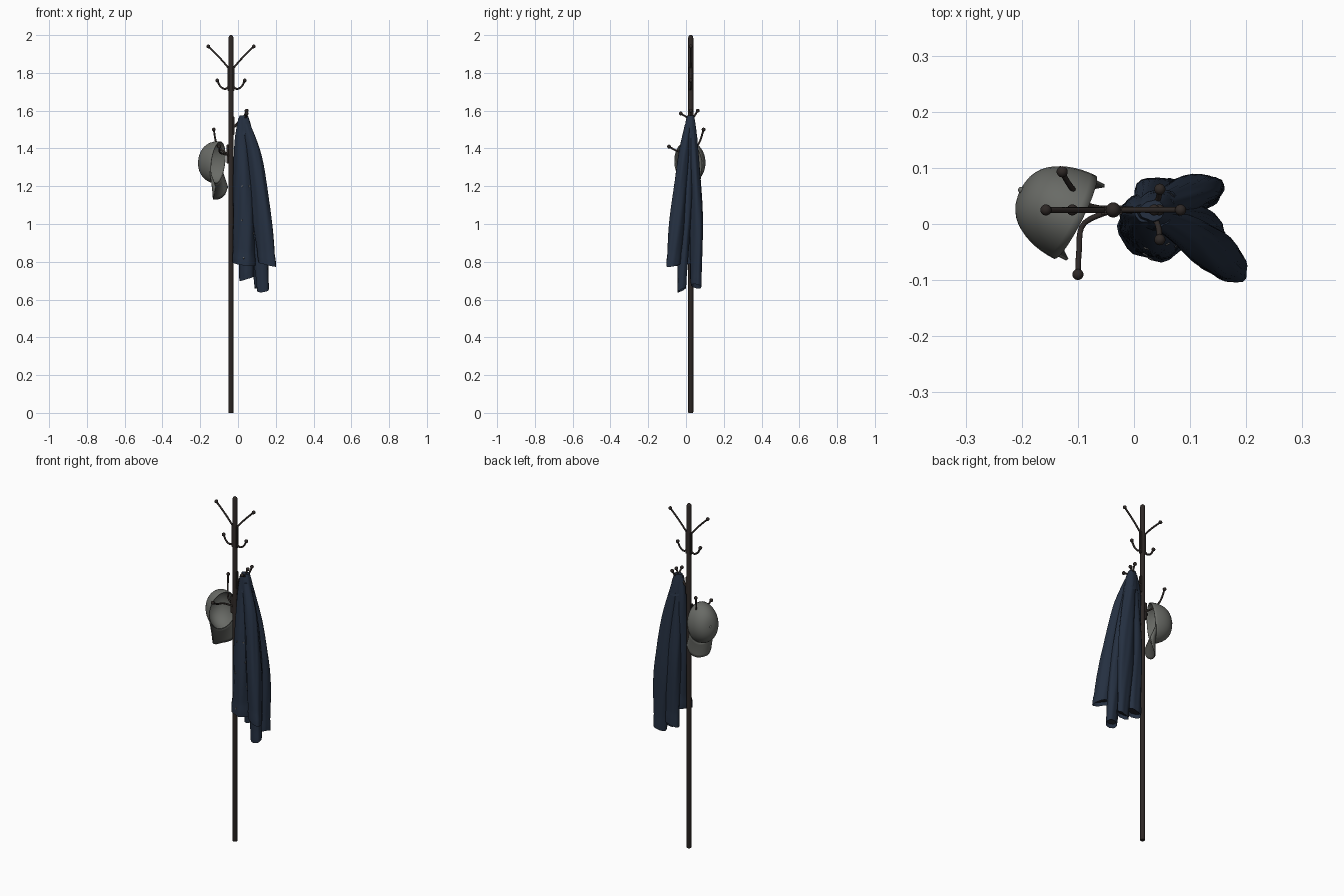
import bpy, bmesh, math
from mathutils import Vector, Matrix

cube = bpy.data.objects.get("Cube")
if cube:
    bpy.data.objects.remove(cube)


def material(name, rgb):
    m = bpy.data.materials.new(name)
    m.use_nodes = True
    m.diffuse_color = (*rgb, 1)
    m.node_tree.nodes["Principled BSDF"].inputs["Base Color"].default_value = (*rgb, 1)
    return m


IRON = material("dark bronze", (0.027, 0.021, 0.019))
DENIM = material("navy denim", (0.018, 0.029, 0.052))
LINING = material("dark lining", (0.010, 0.012, 0.017))
CANVAS = material("grey canvas", (0.14, 0.145, 0.132))
UNDER = material("shaded canvas", (0.06, 0.062, 0.057))
METAL = material("button metal", (0.12, 0.12, 0.12))

PX, PY = -0.037, 0.025   # pole axis


def finish(name, bm, mats, angle=50):
    mesh = bpy.data.meshes.new(name)
    bm.to_mesh(mesh)
    bm.free()
    ob = bpy.data.objects.new(name, mesh)
    bpy.context.collection.objects.link(ob)
    for m in mats:
        mesh.materials.append(m)
    bpy.ops.object.select_all(action='DESELECT')
    ob.select_set(True)
    bpy.context.view_layer.objects.active = ob
    bpy.ops.object.shade_smooth_by_angle(angle=math.radians(angle))
    return ob


def catmull(keys, t):
    """Smooth interpolation through a list of equal-length tuples."""
    n = len(keys) - 1
    i = min(int(t * n), n - 1)
    f = t * n - i
    p = [Vector(keys[max(0, min(n, i + k))]) for k in (-1, 0, 1, 2)]
    return (p[1] * 2 + (p[2] - p[0]) * f
            + (p[0] * 2 - p[1] * 5 + p[2] * 4 - p[3]) * f * f
            + (p[1] * 3 - p[0] - p[2] * 3 + p[3]) * f ** 3) / 2


def sphere(name, pos, r, mat):
    bm = bmesh.new()
    bmesh.ops.create_uvsphere(bm, u_segments=14, v_segments=10, radius=r,
                              matrix=Matrix.Translation(pos))
    return finish(name, bm, [mat])


def rod(name, keys, r=0.005, sides=10, steps=16):
    """Bent iron rod swept along smooth key points."""
    bm = bmesh.new()
    pts = [catmull(keys, k / steps) for k in range(steps + 1)]
    rings = []
    for k, p in enumerate(pts):
        d = (pts[min(k + 1, steps)] - pts[max(k - 1, 0)]).normalized()
        side = d.cross(Vector((0.3, 0.9, 0.1))).normalized()
        up = d.cross(side)
        rings.append([bm.verts.new(p + r * (side * math.cos(a) + up * math.sin(a)))
                      for a in (2 * math.pi * s / sides for s in range(sides))])
    skin(bm, rings)
    bm.faces.new(rings[0])
    bm.faces.new(rings[-1])
    bmesh.ops.recalc_face_normals(bm, faces=bm.faces)
    return finish(name, bm, [IRON])


def skin(bm, rings):
    n = len(rings[0])
    for a, b in zip(rings, rings[1:]):
        for s in range(n):
            bm.faces.new((a[s], a[(s + 1) % n], b[(s + 1) % n], b[s]))


def hook(name, keys):
    rod(name, keys)
    sphere(name + "_knob", Vector(keys[-1]), 0.010, IRON)


# Pole with rounded top
bm = bmesh.new()
rings = []
for z, r in ((0, 0.012), (0.004, 0.0135), (1.985, 0.0135), (1.994, 0.011), (2.0, 0.005)):
    rings.append([bm.verts.new((PX + r * math.cos(math.tau * s / 20),
                                PY + r * math.sin(math.tau * s / 20), z)) for s in range(20)])
skin(bm, rings)
bm.faces.new(rings[0])
bm.faces.new(rings[-1])
bmesh.ops.recalc_face_normals(bm, faces=bm.faces)
finish("pole", bm, [IRON])

# Mounting plates and mirrored upper hooks
for s, side in ((1, "left"), (-1, "right")):
    hook(f"upper_hook_{side}", [(PX + s * 0.008, PY, 1.82), (PX + s * 0.06, PY, 1.88),
                                (PX + s * 0.12, PY, 1.94)])
    hook(f"curled_hook_{side}", [(PX + s * 0.008, PY, 1.735), (PX + s * 0.03, PY, 1.715),
                                 (PX + s * 0.056, PY, 1.728), (PX + s * 0.073, PY, 1.76)])
for name, x, z, h in (("upper_mount_left", 0.012, 1.77, 0.13), ("upper_mount_right", -0.012, 1.77, 0.13),
                      ("cap_mount", -0.018, 1.37, 0.1), ("jacket_mount", 0.012, 1.52, 0.1)):
    bm = bmesh.new()
    bmesh.ops.create_cube(bm, size=1, matrix=Matrix.Translation((PX + x, PY, z))
                          @ Matrix.Diagonal((0.014, 0.016, h, 1)))
    bmesh.ops.bevel(bm, geom=bm.edges[:], offset=0.003, segments=2, affect='EDGES')
    finish(name, bm, [IRON])

# Forked hooks carrying the jacket and the cap
for y, z, side in ((0.062, 1.60, "back"), (-0.028, 1.585, "front")):
    hook(f"jacket_hook_{side}", [(PX, PY, 1.50), (0.01, PY, 1.545), (0.04, 0.6 * PY + 0.4 * y, 1.565),
                                 (0.046, y, z)])
hook("cap_hook_back", [(PX, PY, 1.36), (-0.085, 0.035, 1.39), (-0.115, 0.07, 1.43), (-0.128, 0.093, 1.50)])
hook("cap_hook_front", [(PX, PY, 1.36), (-0.09, 0.0, 1.375), (-0.098, -0.05, 1.388), (-0.10, -0.09, 1.41)])
hook("jacket_peg", [(PX, PY, 1.50), (0.02, PY, 1.55), (0.045, PY, 1.60)])


# Jacket: folded cloth tubes with a thicker band at the open end
def cloth(name, keys, rot=0, phase=0, band=0.05, amp=0.07, steps=34, sides=28):
    bm = bmesh.new()
    rings, end = [], keys[-1][2]
    for k in range(steps + 1):
        x, y, z, a, b = catmull(keys, k / steps)
        grow = 1.06 if z - end < band else 1
        ring = []
        for s in range(sides):
            t = math.tau * s / sides
            f = grow * (1 + amp * math.sin(3 * t + phase + 4 * z)
                        + 0.5 * amp * math.sin(7 * t + phase - 11 * z))
            u, v = a * f * math.cos(t), b * f * math.sin(t)
            drop = 0.012 * math.cos(t + phase) * k / steps
            ring.append(bm.verts.new((x + u * math.cos(rot) - v * math.sin(rot),
                                      y + u * math.sin(rot) + v * math.cos(rot), z - drop)))
        rings.append(ring)
    skin(bm, rings)
    bm.faces.new(rings[0])
    # recessed lining inside the opening
    bottom = bm.faces.new(rings[-1])
    bmesh.ops.recalc_face_normals(bm, faces=bm.faces)
    bmesh.ops.inset_region(bm, faces=[bottom], thickness=0.004)
    bottom.material_index = 1
    bmesh.ops.translate(bm, verts=bottom.verts, vec=(0, 0, 0.02))
    return finish(name, bm, [DENIM, LINING])


jacket = [
    cloth("jacket_body", [(0.022, 0.02, 1.56, 0.022, 0.016), (0.024, 0.02, 1.44, 0.042, 0.03),
                          (0.032, 0.01, 1.22, 0.055, 0.05), (0.036, 0.002, 1.0, 0.058, 0.06),
                          (0.035, -0.004, 0.79, 0.056, 0.06)], phase=1),
    cloth("jacket_front_fold", [(0.04, 0.015, 1.53, 0.025, 0.018), (0.08, -0.005, 1.38, 0.042, 0.028),
                                (0.108, -0.025, 1.2, 0.05, 0.033), (0.135, -0.045, 1.0, 0.054, 0.037),
                                (0.158, -0.066, 0.785, 0.047, 0.031)], rot=-0.5),
    cloth("sleeve_middle", [(0.05, 0.02, 1.47, 0.03, 0.02), (0.09, 0.01, 1.2, 0.04, 0.03),
                            (0.115, -0.01, 0.92, 0.042, 0.03), (0.134, -0.022, 0.65, 0.029, 0.021)], phase=2),
    cloth("sleeve_back", [(0.045, 0.03, 1.5, 0.028, 0.022), (0.078, 0.043, 1.28, 0.045, 0.03),
                          (0.105, 0.055, 1.0, 0.05, 0.034), (0.125, 0.055, 0.67, 0.034, 0.025)],
          rot=0.3, phase=4),
    cloth("jacket_back_fold", [(0.028, 0.03, 1.45, 0.028, 0.02), (0.04, 0.048, 1.1, 0.042, 0.034),
                               (0.048, 0.054, 0.71, 0.037, 0.028)], phase=3),
    cloth("collar", [(0.032, 0.024, 1.575, 0.022, 0.018), (0.035, 0.024, 1.53, 0.034, 0.026),
                     (0.04, 0.024, 1.46, 0.045, 0.034)], rot=0.1, phase=5, band=0.01),
]

# Buttons pressed onto the front cloth
bpy.context.view_layer.update()
for i, (x, z) in enumerate(((0.06, 1.2), (0.022, 1.2), (0.075, 1.09), (0.082, 0.95), (0.03, 0.82), (0.02, 1.02))):
    hits = [ob.ray_cast((x, -1, z), (0, 1, 0)) for ob in jacket]
    hits = [h for h in hits if h[0]]
    if hits:
        _, loc, nor, _ = min(hits, key=lambda h: h[1].y)
        bm = bmesh.new()
        bmesh.ops.create_cone(bm, cap_ends=True, segments=12, radius1=0.0055, radius2=0.0045, depth=0.004,
                              matrix=Matrix.Translation(loc) @ nor.to_track_quat('Z', 'Y').to_matrix().to_4x4())
        finish(f"button_{i + 1}", bm, [METAL], 30)

# Cap frame: across the opening, up, and out through the crown
across = Vector((0.45, 0.89, 0)).normalized()
out = Vector((-0.89, 0.45, 0.12)).normalized()
up = out.cross(across).normalized()
if up.z < 0:
    up = -up
centre = Vector((-0.105, 0.012, 1.325))


def place(u, v, w):
    return centre + across * u + up * v + out * w


# Cap crown: open half shell, slightly squared, with a shaded inside
bm = bmesh.new()
rings = []
for k in range(13):
    e = math.pi / 2 * k / 12 * 0.98
    r, w = math.cos(e) ** 0.8, 0.108 * math.sin(e)
    rings.append([bm.verts.new(place(0.083 * r * math.cos(math.tau * s / 32),
                                     0.113 * r * math.sin(math.tau * s / 32), w)) for s in range(32)])
skin(bm, rings)
bm.faces.new(rings[-1])
bmesh.ops.recalc_face_normals(bm, faces=bm.faces)
for f in bm.faces:
    if f.normal.dot(f.calc_center_median() - centre) < 0:
        f.normal_flip()
crown = finish("cap_crown", bm, [CANVAS, UNDER])
shell = crown.modifiers.new("thickness", 'SOLIDIFY')
shell.thickness = 0.004
sphere("cap_top_button", place(0, 0, 0.108), 0.006, CANVAS)

# Cap brim: bowed tongue hanging from the lower rim
bm = bmesh.new()
grid = []
for i in range(17):
    u = -1 + i / 8
    rim = -0.113 * math.sqrt(max(0, 1 - (0.9 * u) ** 2))
    tip = -0.125 - 0.072 * math.sqrt(max(0, 1 - abs(u) ** 3))
    grid.append([bm.verts.new(place(0.076 * u, rim + (tip - rim) * j / 6,
                                    0.006 - 0.034 * u * u * j / 6 - 0.008 * j / 6)) for j in range(7)])
for a, b in zip(grid, grid[1:]):
    for j in range(6):
        bm.faces.new((a[j], b[j], b[j + 1], a[j + 1]))
bmesh.ops.recalc_face_normals(bm, faces=bm.faces)
if sum(f.normal.dot(out) for f in bm.faces) < 0:
    bmesh.ops.reverse_faces(bm, faces=bm.faces)
brim = finish("cap_brim", bm, [CANVAS, UNDER])
thick = brim.modifiers.new("thickness", 'SOLIDIFY')
thick.thickness = 0.005
thick.material_offset = 1
